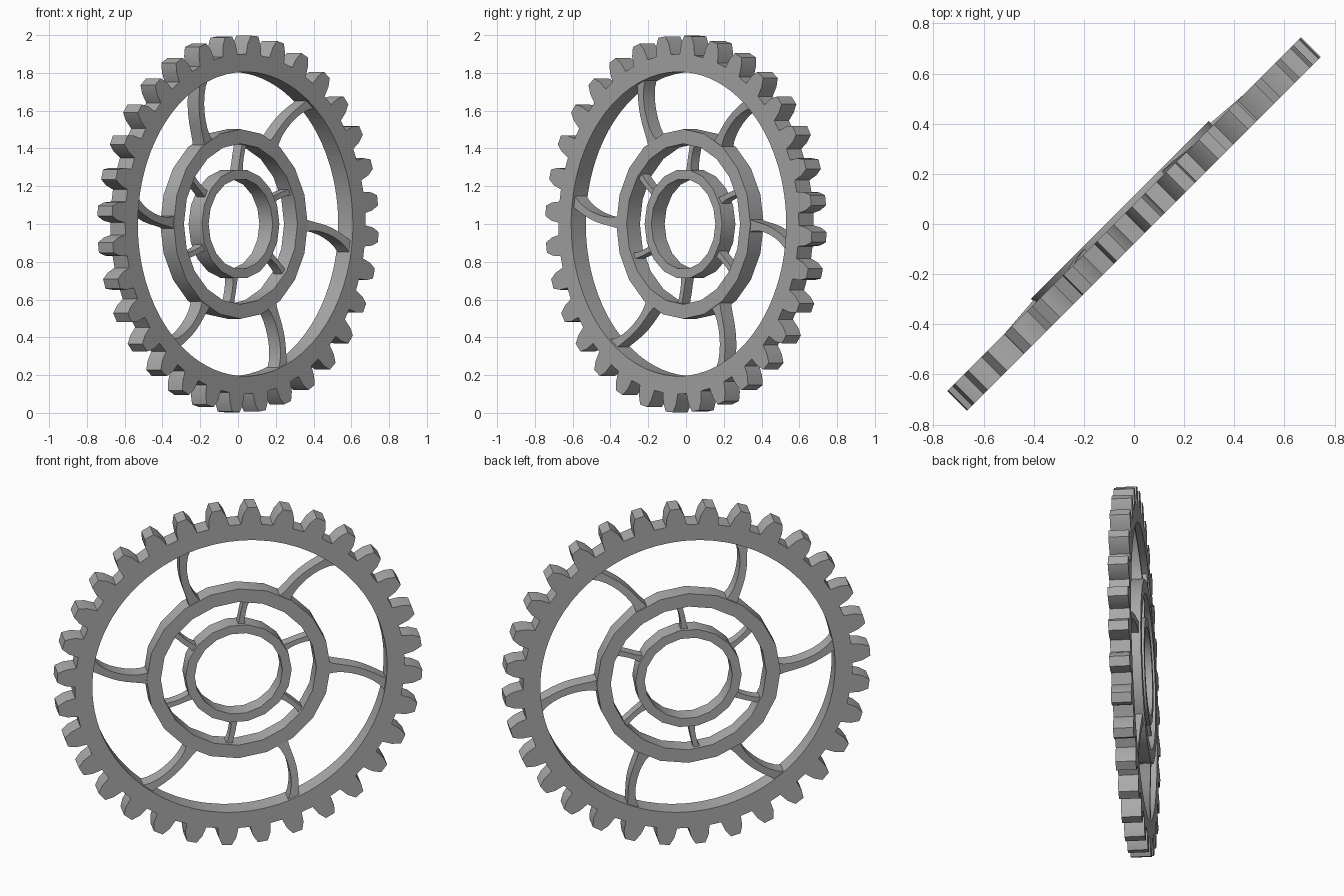
import bpy, bmesh
from math import sin, cos, radians, pi
from mathutils import Matrix

if "Cube" in bpy.data.objects:
    bpy.data.objects.remove(bpy.data.objects["Cube"])

steel = bpy.data.materials.new("grey_steel")
steel.use_nodes = True
colour = (0.4, 0.4, 0.4, 1)
steel.diffuse_color = colour
steel.node_tree.nodes["Principled BSDF"].inputs["Base Color"].default_value = colour

# The wheel is drawn facing the front, then turned 45 degrees about z
PLACE = Matrix.Translation((0, 0, 1)) @ Matrix.Rotation(radians(45), 4, "Z")


def polar(r, a):
    return r * cos(a), r * sin(a)


def extrude_strip(name, left, right, depths, closed):
    """Solid between two matching edge lines; depths give (front, back) per step."""
    bm = bmesh.new()
    rows = []
    for (lx, lz), (rx, rz), (f, b) in zip(left, right, depths):
        rows.append([bm.verts.new(c) for c in
                     ((lx, -f, lz), (rx, -f, rz), (rx, -b, rz), (lx, -b, lz))])
    pairs = list(zip(rows, rows[1:]))
    if closed:
        pairs.append((rows[-1], rows[0]))
    else:
        bm.faces.new(rows[0])
        bm.faces.new(rows[-1])
    for p, q in pairs:
        for i in range(4):
            j = (i + 1) % 4
            bm.faces.new((p[i], p[j], q[j], q[i]))
    bmesh.ops.recalc_face_normals(bm, faces=bm.faces)
    mesh = bpy.data.meshes.new(name)
    bm.to_mesh(mesh)
    bm.free()
    mesh.transform(PLACE)
    mesh.materials.append(steel)
    ob = bpy.data.objects.new(name, mesh)
    bpy.context.collection.objects.link(ob)
    bpy.ops.object.select_all(action="DESELECT")
    ob.select_set(True)
    bpy.context.view_layer.objects.active = ob
    bpy.ops.object.shade_smooth_by_angle(angle=radians(25))
    return ob


def ring(name, inner, outer, segments, front, back):
    angles = [2 * pi * i / segments for i in range(segments)]
    extrude_strip(name, [polar(inner, a) for a in angles],
                  [polar(outer, a) for a in angles], [(front, back)] * segments, True)


def spoke(name, r0, r1, base, sweep, width, flare, ends, steps):
    """Curved bar from r0 to r1 that bends by sweep and widens at both ends."""
    left, right, depths = [], [], []
    for i in range(steps + 1):
        t = i / steps
        r = r0 + (r1 - r0) * t
        a = radians(base + sweep * t * t)
        half = (width + flare * (2 * t - 1) ** 4) / 2 / r
        left.append(polar(r, a + half))
        right.append(polar(r, a - half))
        depths.append([u + (v - u) * t for u, v in zip(*ends)])
    extrude_strip(name, left, right, depths, False)


# Toothed rim: each tooth is (half width, radius) from root to tip
TEETH = 32
half_tooth = [(0.056, 0.9), (0.048, 0.955), (0.027, 0.998)]
tooth = [(-w, r) for w, r in half_tooth] + [(w, r) for w, r in reversed(half_tooth)]
outline, bore = [], []
for k in range(TEETH):
    for w, r in tooth:
        a = radians(-4 + 360 * k / TEETH) + w / r
        outline.append(polar(r, a))
        bore.append(polar(0.805, a))
extrude_strip("toothed_rim", bore, outline, [(0.055, -0.055)] * len(bore), True)

# Concentric inner rings, set slightly to the back
ring("middle_ring", 0.425, 0.502, 20, 0.02, -0.08)
ring("hub_ring", 0.24, 0.29, 18, 0.02, -0.08)

# Six curved outer spokes and six short inner spokes
for k in range(6):
    spoke(f"outer_spoke_{k + 1}", 0.485, 0.82, 60 * k - 1, -8, 0.042, 0.03,
          ((0.015, -0.07), (0.04, -0.045)), 8)
    spoke(f"inner_spoke_{k + 1}", 0.28, 0.44, 60 * k + 26, -3, 0.028, 0.012,
          ((0.0, -0.06), (0.0, -0.06)), 4)
